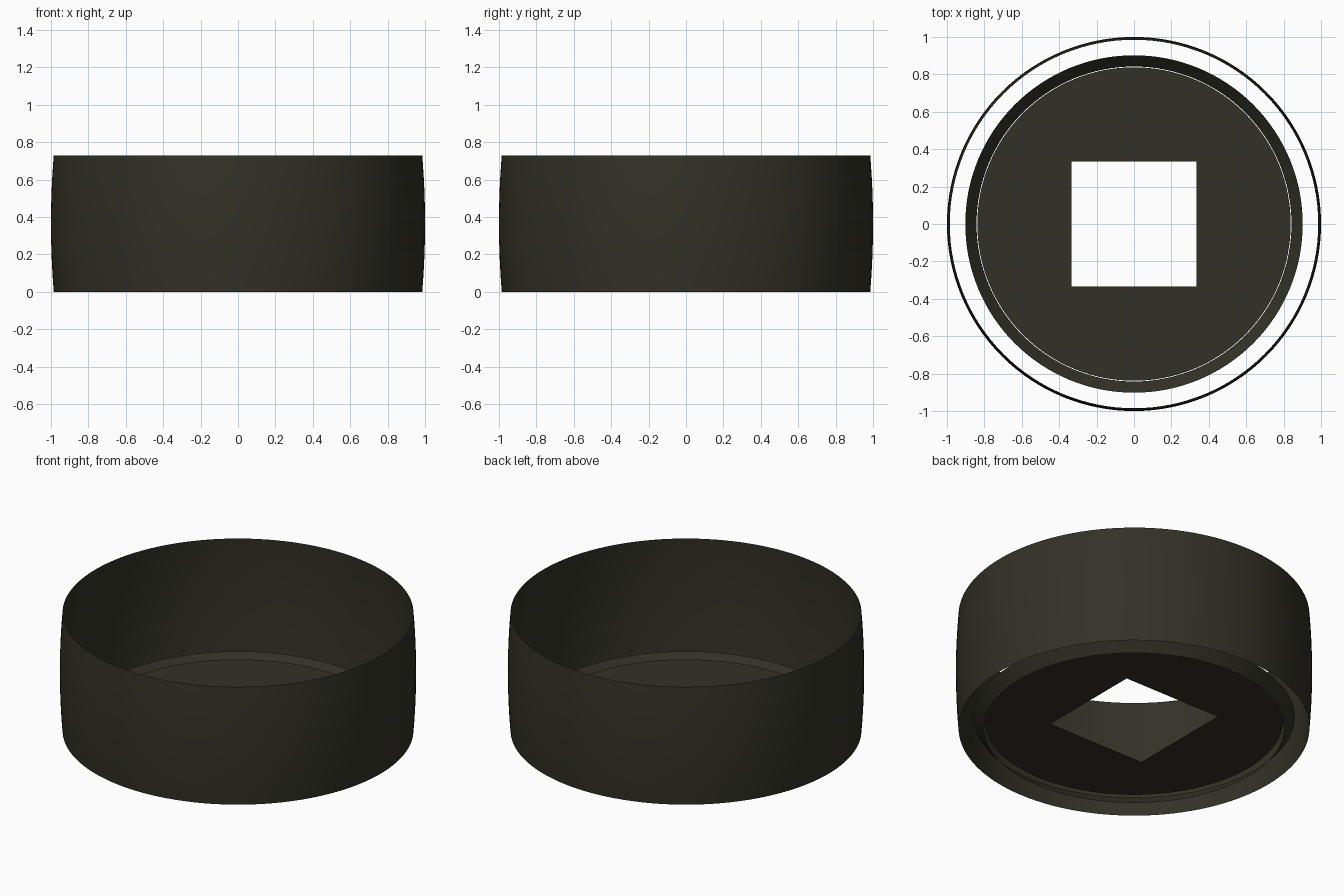
import bpy, bmesh, math

if "Cube" in bpy.data.objects:
    bpy.data.objects.remove(bpy.data.objects["Cube"])

SEGMENTS = 128

mat = bpy.data.materials.new("dark_olive")
mat.diffuse_color = (0.032, 0.031, 0.020, 1.0)
mat.use_nodes = True
mat.node_tree.nodes["Principled BSDF"].inputs["Base Color"].default_value = mat.diffuse_color


def circle(radius, z):
    return [(radius * math.cos(2 * math.pi * i / SEGMENTS),
             radius * math.sin(2 * math.pi * i / SEGMENTS), z)
            for i in range(SEGMENTS)]


def square(half, z):
    # square outline sampled at the same angles as the circles
    pts = []
    for x, y, _ in circle(1.0, z):
        s = half / max(abs(x), abs(y))
        pts.append((x * s, y * s, z))
    return pts


def skin(name, loops, smooth=True):
    # join successive closed loops with quads
    bm = bmesh.new()
    rings = [[bm.verts.new(p) for p in loop] for loop in loops]
    for a, b in zip(rings, rings[1:]):
        for i in range(SEGMENTS):
            j = (i + 1) % SEGMENTS
            f = bm.faces.new((a[i], a[j], b[j], b[i]))
            f.smooth = smooth
    mesh = bpy.data.meshes.new(name)
    bm.to_mesh(mesh)
    bm.free()
    mesh.materials.append(mat)
    obj = bpy.data.objects.new(name, mesh)
    bpy.context.collection.objects.link(obj)
    return obj


# outer wall: open tube, gently bulged at mid height
H = 0.73
steps = 12
wall = []
for k in range(steps + 1):
    t = 2 * k / steps - 1
    wall.append(circle(1.0 - 0.015 * t * t, H * k / steps))
skin("outer_wall", wall)

# flared ring around the base plate
skin("flared_ring", [circle(0.842, 0.0), circle(0.902, 0.07)])

# flat base plate with a square opening, facing up
skin("base_plate", [circle(0.838, 0.05), square(0.333, 0.05)], smooth=False)
